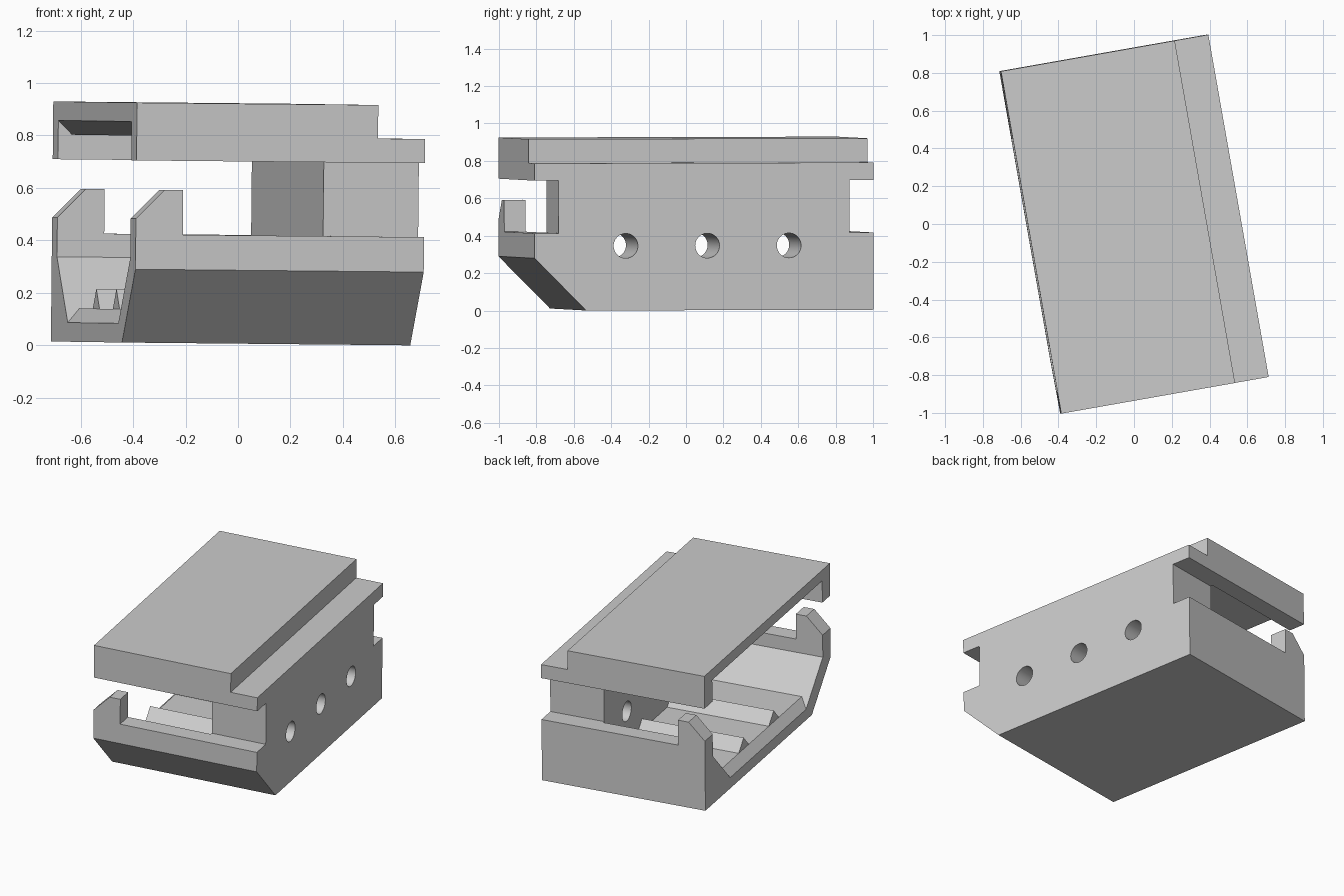
import bpy
import bmesh
from math import radians, cos, sin, tau

if "Cube" in bpy.data.objects:
    bpy.data.objects.remove(bpy.data.objects["Cube"], do_unlink=True)

# Material
grey = bpy.data.materials.new("plain grey")
grey.use_nodes = True
tone = (0.6, 0.6, 0.6, 1)
grey.diffuse_color = tone
grey.node_tree.nodes["Principled BSDF"].inputs["Base Color"].default_value = tone


def loft(name, rings):
    """Closed solid through matching rings of points."""
    bm = bmesh.new()
    loops = [[bm.verts.new(p) for p in ring] for ring in rings]
    bm.faces.new(loops[0])
    bm.faces.new(loops[-1])
    for a, b in zip(loops, loops[1:]):
        for i in range(len(a)):
            j = (i + 1) % len(a)
            bm.faces.new((a[i], a[j], b[j], b[i]))
    bmesh.ops.recalc_face_normals(bm, faces=bm.faces)
    mesh = bpy.data.meshes.new(name)
    bm.to_mesh(mesh)
    bm.free()
    mesh.materials.append(grey)
    obj = bpy.data.objects.new(name, mesh)
    bpy.context.collection.objects.link(obj)
    return obj


def along_x(name, profile, x0, x1):
    return loft(name, [[(x, y, z) for y, z in profile] for x in (x0, x1)])


def along_y(name, profile, y0, y1):
    return loft(name, [[(x, y, z) for x, z in profile] for y in (y0, y1)])


def combine(target, tool, operation):
    mod = target.modifiers.new(tool.name, 'BOOLEAN')
    mod.operation = operation
    mod.solver = 'EXACT'
    mod.object = tool
    bpy.context.view_layer.objects.active = target
    bpy.ops.object.modifier_apply(modifier=mod.name)
    bpy.data.objects.remove(tool, do_unlink=True)


W, L, H = 0.558, 0.92, 0.915      # half width, half length, height
BLOCK = 0.19                      # inner face of the solid side block
STEP = 0.376                      # edge of the raised lid and of the posts
LEDGE, UNDER = 0.413, 0.695       # bottom and top of the open gap

# Housing with a sloped lower front edge
body = along_x("housing", [(-L, 0.28), (-L + 0.28, 0), (L, 0), (L, H), (-L, H)], -W, W)

# Step beside the raised lid
combine(body, along_y("step_cut", [(STEP, 0.787), (1, 0.787), (1, 1.2), (STEP, 1.2)], -2, 2), 'DIFFERENCE')

# Open gap at both ends, leaving a chamfered post on the left side
gap = [(-0.7, UNDER), (-0.7, 0.331), (-0.448, 0.583), (-STEP, 0.583),
       (-STEP, LEDGE), (1, LEDGE), (1, UNDER)]
for side in (-1, 1):
    combine(body, along_y("gap_cut", gap, side * 0.79, side * 1.5), 'DIFFERENCE')


# Inner chamber, flared at the open side
def chamber_ring(x, floor, ceiling):
    half = [(0.805, ceiling), (0.805, 0.323), (0.482 + floor, floor)]
    return [(x, y, z) for y, z in half] + [(x, -y, z) for y, z in reversed(half)]


chamber = [chamber_ring(-W - 0.055, 0.018, 0.898),
           chamber_ring(-W + 0.054, 0.127, 0.789),
           chamber_ring(BLOCK, 0.127, 0.789)]
combine(body, loft("chamber_cut", chamber), 'DIFFERENCE')

# Three round holes through the side block
SIDES = 48
for y in (-0.425, 0.018, 0.461):
    circle = [(y + 0.066 * cos(tau * i / SIDES), 0.345 + 0.066 * sin(tau * i / SIDES))
              for i in range(SIDES)]
    combine(body, along_x("hole_cut", circle, 0.1, 0.8), 'DIFFERENCE')

# Two triangular floor ridges
for y in (-0.2, 0.24):
    ridge = [(y - 0.1, 0.1), (y + 0.1, 0.1), (y, 0.203)]
    combine(body, along_x("floor_ridge", ridge, -W + 0.054, BLOCK + 0.05), 'UNION')

# Smooth hole walls, crisp edges elsewhere
bpy.ops.object.select_all(action='DESELECT')
body.select_set(True)
bpy.context.view_layer.objects.active = body
bpy.ops.object.shade_smooth_by_angle(angle=radians(20))

# Slight lean and turn of the whole housing
body.rotation_euler = (radians(0.15), radians(0.55), radians(10))
body.location = (-0.004, 0, 0.007)
